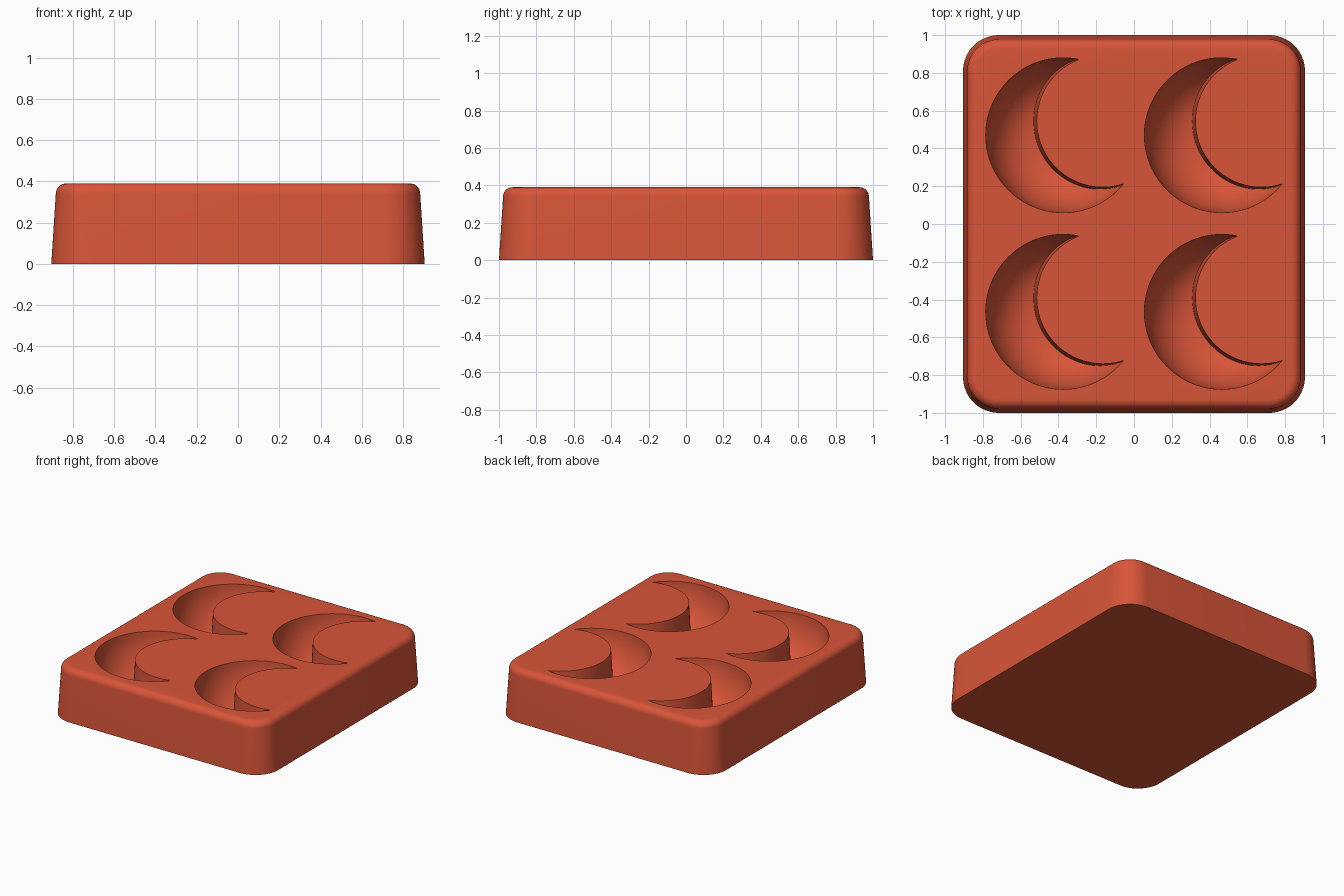
import bpy, bmesh, math
from mathutils import Vector

HEIGHT = 0.39

cube = bpy.data.objects.get("Cube")
if cube:
    bpy.data.objects.remove(cube, do_unlink=True)

red = bpy.data.materials.new("terracotta_red")
red.use_nodes = True
color = (0.69, 0.091, 0.041, 1)
red.diffuse_color = color
red.node_tree.nodes["Principled BSDF"].inputs["Base Color"].default_value = color


def loft(name, loops):
    """Solid through stacked closed loops, listed from bottom to top."""
    bm = bmesh.new()
    rings = [[bm.verts.new(p) for p in loop] for loop in loops]
    n = len(rings[0])
    for low, high in zip(rings, rings[1:]):
        for i in range(n):
            j = (i + 1) % n
            bm.faces.new((low[i], low[j], high[j], high[i]))
    bm.faces.new(rings[0][::-1])
    bm.faces.new(rings[-1])
    mesh = bpy.data.meshes.new(name)
    bm.to_mesh(mesh)
    bm.free()
    mesh.materials.append(red)
    obj = bpy.data.objects.new(name, mesh)
    bpy.context.collection.objects.link(obj)
    return obj


def rounded_rect(hx, hy, r, z, steps=16):
    points = []
    for k, (sx, sy) in enumerate(((1, 1), (-1, 1), (-1, -1), (1, -1))):
        for s in range(steps + 1):
            a = (k + s / steps) * math.pi / 2
            points.append(Vector((sx * (hx - r) + r * math.cos(a),
                                  sy * (hy - r) + r * math.sin(a), z)))
    return points


def circle(x, y, r, z, n=128):
    return [Vector((x + r * math.cos(math.tau * i / n),
                    y + r * math.sin(math.tau * i / n), z)) for i in range(n)]


def subtract(target, cutter):
    mod = target.modifiers.new("cut", 'BOOLEAN')
    mod.operation = 'DIFFERENCE'
    mod.solver = 'EXACT'
    mod.object = cutter
    bpy.context.view_layer.update()
    graph = bpy.context.evaluated_depsgraph_get()
    mesh = bpy.data.meshes.new_from_object(target.evaluated_get(graph))
    target.modifiers.clear()
    target.data = mesh
    bpy.data.objects.remove(cutter, do_unlink=True)


# Tapered block with a rounded upper rim
rim = 0.05
sections = [(0, 0), (0.022, HEIGHT - rim)]
for s in range(1, 9):
    a = s / 8 * math.pi / 2
    sections.append((0.022 + rim * (1 - math.cos(a)), HEIGHT - rim + rim * math.sin(a)))
block = loft("mould_block", [rounded_rect(0.905 - d, 1 - d, 0.19 - d, z)
                             for d, z in sections])

# Bowl-shaped crescent cavities, each around a drafted round core
depth, bowl_r, flat_r = 0.33, 0.41, 0.14
for cx in (-0.375, 0.465):
    for cy in (0.47, -0.465):
        bowl_loops = []
        for s in range(17):
            a = s / 16 * math.pi / 2
            bowl_loops.append(circle(cx, cy, flat_r + (bowl_r - flat_r) * math.sin(a),
                                     HEIGHT - depth * math.cos(a)))
        bowl_loops.append(circle(cx, cy, bowl_r, HEIGHT + 0.1))
        bowl = loft("crescent_cutter", bowl_loops)
        core = loft("core_cutter", [circle(cx + 0.21, cy + 0.075, r, z) for r, z in
                                    ((0.37, 0), (0.35, HEIGHT), (0.35, HEIGHT + 0.2))])
        subtract(bowl, core)
        subtract(block, bowl)

# Smooth shading with crisp cavity edges
bpy.ops.object.select_all(action='DESELECT')
block.select_set(True)
bpy.context.view_layer.objects.active = block
bpy.ops.object.shade_smooth_by_angle(angle=math.radians(30))
